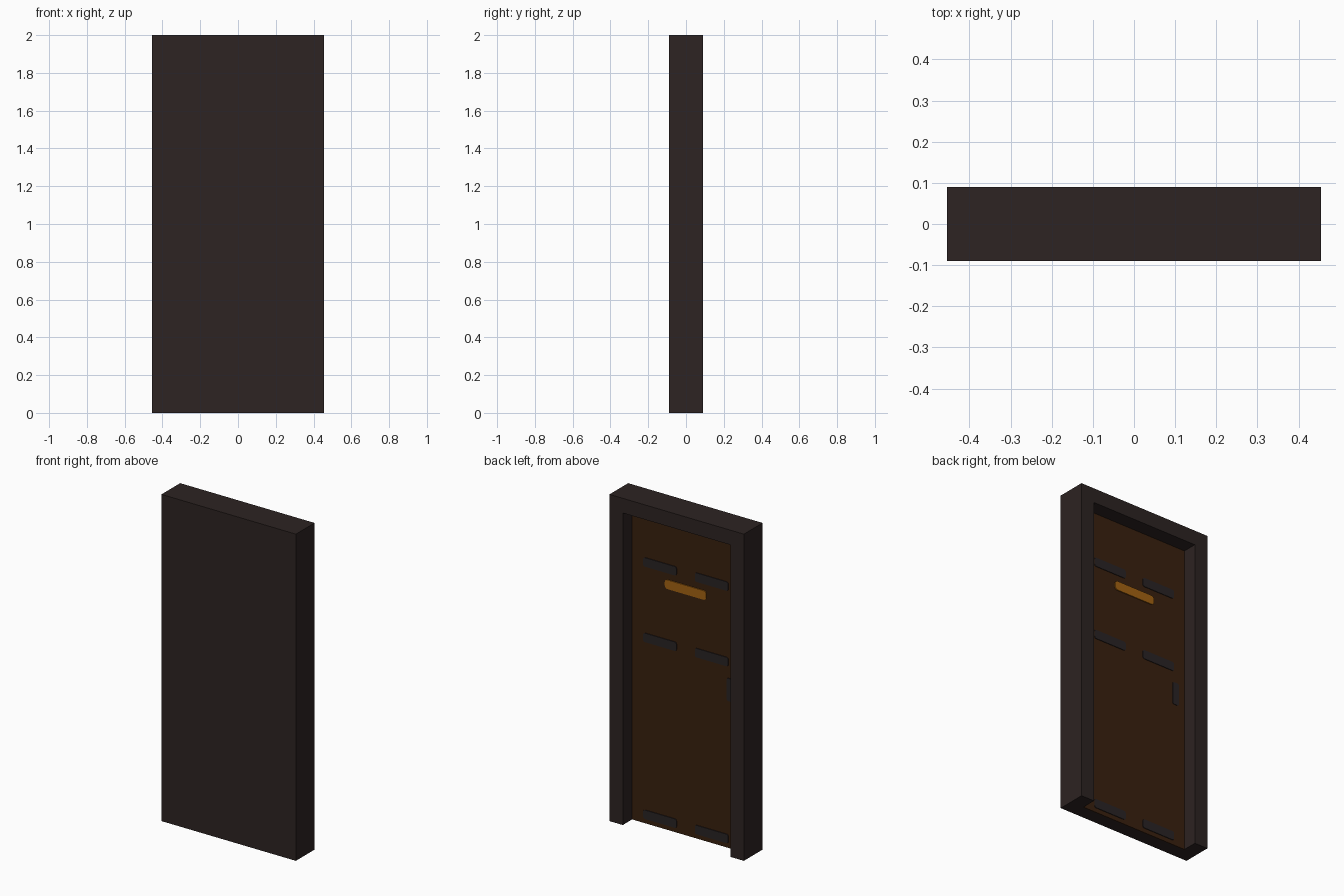
import bpy, bmesh, math

if "Cube" in bpy.data.objects:
    bpy.data.objects.remove(bpy.data.objects["Cube"])

W, D, H = 0.455, 0.09, 2.0      # half width, half depth, height
T = 0.09                        # frame border
DOOR_Y = 0.0                    # visible door surface


def material(name, rgb):
    m = bpy.data.materials.new(name)
    m.diffuse_color = (*rgb, 1)
    m.use_nodes = True
    m.node_tree.nodes["Principled BSDF"].inputs["Base Color"].default_value = m.diffuse_color
    return m


DARK = material("dark_wood", (0.026, 0.017, 0.016))
BROWN = material("brown_wood", (0.041, 0.0144, 0.0045))
IRON = material("dark_iron", (0.022, 0.017, 0.018))
BRASS = material("brass", (0.37, 0.125, 0.006))


def prism(name, outline, y0, y1, mat):
    """Extrude an x/z outline from y0 to y1."""
    bm = bmesh.new()
    face = bm.faces.new([bm.verts.new((x, y0, z)) for x, z in outline])
    ext = bmesh.ops.extrude_face_region(bm, geom=[face])
    moved = [v for v in ext["geom"] if isinstance(v, bmesh.types.BMVert)]
    bmesh.ops.translate(bm, verts=moved, vec=(0, y1 - y0, 0))
    bmesh.ops.recalc_face_normals(bm, faces=bm.faces)
    mesh = bpy.data.meshes.new(name)
    bm.to_mesh(mesh)
    bm.free()
    mesh.materials.append(mat)
    ob = bpy.data.objects.new(name, mesh)
    bpy.context.collection.objects.link(ob)
    return ob


def rect(x0, x1, z0, z1):
    return [(x0, z0), (x1, z0), (x1, z1), (x0, z1)]


def rounded(cx, cz, w, h, r, n=4):
    """Rectangle outline with rounded corners."""
    pts = []
    for k, (sx, sz) in enumerate([(1, 1), (-1, 1), (-1, -1), (1, -1)]):
        for i in range(n + 1):
            a = (k + i / n) * math.pi / 2
            pts.append((cx + sx * (w / 2 - r) + r * math.cos(a),
                        cz + sz * (h / 2 - r) + r * math.sin(a)))
    return pts


# frame: solid front panel and a three-sided surround, open at the bottom
prism("front_panel", rect(-W, W, 0, H), -D, DOOR_Y - 0.005, DARK)
prism("surround", [(-W, 0), (-W, H), (W, H), (W, 0), (W - T, 0),
                   (W - T, H - T), (T - W, H - T), (T - W, 0)],
      DOOR_Y - 0.005, D, DARK)

# door leaf
prism("door_leaf", rect(T - W, W - T, 0, H - T), DOOR_Y - 0.005, DOOR_Y, BROWN)

# pairs of dark bars across the leaf
for row, z in enumerate((0.055, 1.138, 1.60)):
    for side, s in (("left", 1), ("right", -1)):
        prism(f"bar_{side}_{row}", rounded(s * 0.175, z, 0.225, 0.055, 0.012),
              DOOR_Y, DOOR_Y + 0.004, IRON)

# lock plate and brass sign plate
prism("lock_plate", rounded(-0.30, 0.97, 0.045, 0.14, 0.012),
      DOOR_Y, DOOR_Y + 0.004, IRON)
prism("brass_plate", rounded(0, 1.505, 0.28, 0.056, 0.018),
      DOOR_Y, DOOR_Y + 0.006, BRASS)
